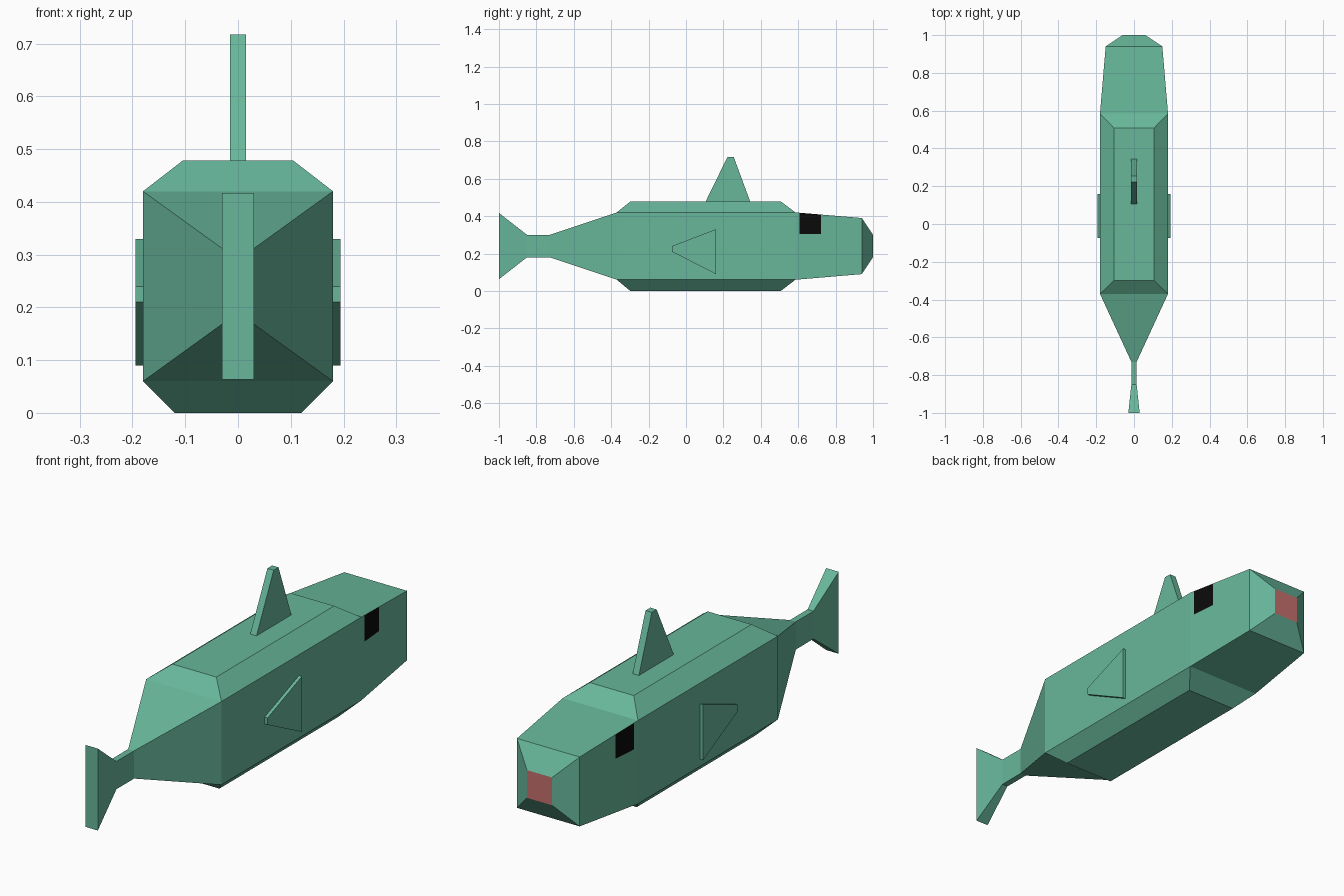
import bpy, bmesh
from mathutils import Vector

if "Cube" in bpy.data.objects:
    bpy.data.objects.remove(bpy.data.objects["Cube"])


def material(name, rgb):
    m = bpy.data.materials.new(name)
    m.diffuse_color = (*rgb, 1)
    m.use_nodes = True
    m.node_tree.nodes["Principled BSDF"].inputs["Base Color"].default_value = m.diffuse_color
    return m


GREEN = material("sea green", (0.138, 0.475, 0.328))
BLACK = material("eye black", (0.003, 0.003, 0.003))
RED = material("mouth red", (0.56, 0.16, 0.15))


def finish(bm, name, mats):
    bmesh.ops.recalc_face_normals(bm, faces=bm.faces)
    me = bpy.data.meshes.new(name)
    bm.to_mesh(me)
    bm.free()
    for m in mats:
        me.materials.append(m)
    ob = bpy.data.objects.new(name, me)
    bpy.context.collection.objects.link(ob)
    return ob


def fin(name, profile, x0, x1):
    """Flat plate: (y, z) profile extruded from x0 to x1."""
    bm = bmesh.new()
    face = bm.faces.new([bm.verts.new((x0, y, z)) for y, z in profile])
    ext = bmesh.ops.extrude_face_region(bm, geom=[face])
    for v in ext["geom"]:
        if isinstance(v, bmesh.types.BMVert):
            v.co.x = x1
    # keep the starting cap so the plate stays closed
    if not any(all(abs(v.co.x - x0) < 1e-6 for v in f.verts) for f in bm.faces):
        bm.faces.new([v for v in bm.verts if abs(v.co.x - x0) < 1e-6])
    return finish(bm, name, [GREEN])


# Body: rectangular sections from tail to nose (y, half width, half height)
MID = 0.24
sections = [(-1.0, 0.03, 0.177), (-0.85, 0.014, 0.06), (-0.73, 0.014, 0.06),
            (-0.37, 0.18, 0.18), (0.585, 0.18, 0.18), (0.94, 0.15, 0.15),
            (1.0, 0.06, 0.06)]
bm = bmesh.new()
rings = [[bm.verts.new((sx * w, y, MID + sz * h))
          for sx, sz in ((-1, -1), (1, -1), (1, 1), (-1, 1))]
         for y, w, h in sections]
for a, b in zip(rings, rings[1:]):
    for i in range(4):
        j = (i + 1) % 4
        bm.faces.new((a[i], a[j], b[j], b[i]))
bm.faces.new(rings[0])
bm.faces.new(rings[-1])
bmesh.ops.recalc_face_normals(bm, faces=bm.faces)

# Back and belly: middle top and bottom faces drawn out to a smaller panel
middle = [f for f in bm.faces if abs(f.normal.z) > 0.99]
middle = [f for f in middle if abs(f.calc_center_median().y - 0.1075) < 0.01]
for f in bmesh.ops.extrude_discrete_faces(bm, faces=middle)["faces"]:
    up = f.calc_center_median().z > MID
    for v in f.verts:
        v.co.x *= 0.105 / 0.18 if up else 0.12 / 0.18
        v.co.y = 0.507 if v.co.y > 0 else -0.298
        v.co.z = 0.478 if up else 0.0
bm.normal_update()


def head_sides():
    return [f for f in bm.faces if abs(f.normal.x) > 0.9
            and 0.585 < f.calc_center_median().y < 0.94]


# Eyes: cut into the head sides
for co, no in (((0, 0.608, 0), (0, 1, 0)), ((0, 0.722, 0), (0, 1, 0)),
               ((0, 0, 0.304), (0, 0, 1))):
    fs = head_sides()
    if no[2]:
        fs = [f for f in fs if 0.608 < f.calc_center_median().y < 0.722]
    geom = set(fs)
    for f in fs:
        geom.update(f.edges)
        geom.update(f.verts)
    bmesh.ops.bisect_plane(bm, geom=list(geom), plane_co=Vector(co), plane_no=Vector(no))
    bm.normal_update()
for f in head_sides():
    c = f.calc_center_median()
    if 0.608 < c.y < 0.722 and c.z > 0.304:
        f.material_index = 1

# Mouth: nose end face
for f in bm.faces:
    if f.normal.y > 0.99:
        f.material_index = 2
finish(bm, "body", [GREEN, BLACK, RED])

# Fins
fin("dorsal_fin", [(0.105, 0.478), (0.343, 0.478), (0.255, 0.717), (0.222, 0.717)],
    -0.015, 0.015)
for side, s in (("left", -1), ("right", 1)):
    fin(side + "_side_fin", [(0.16, 0.09), (0.16, 0.33), (-0.075, 0.24), (-0.075, 0.21)],
        s * 0.178, s * 0.194)
